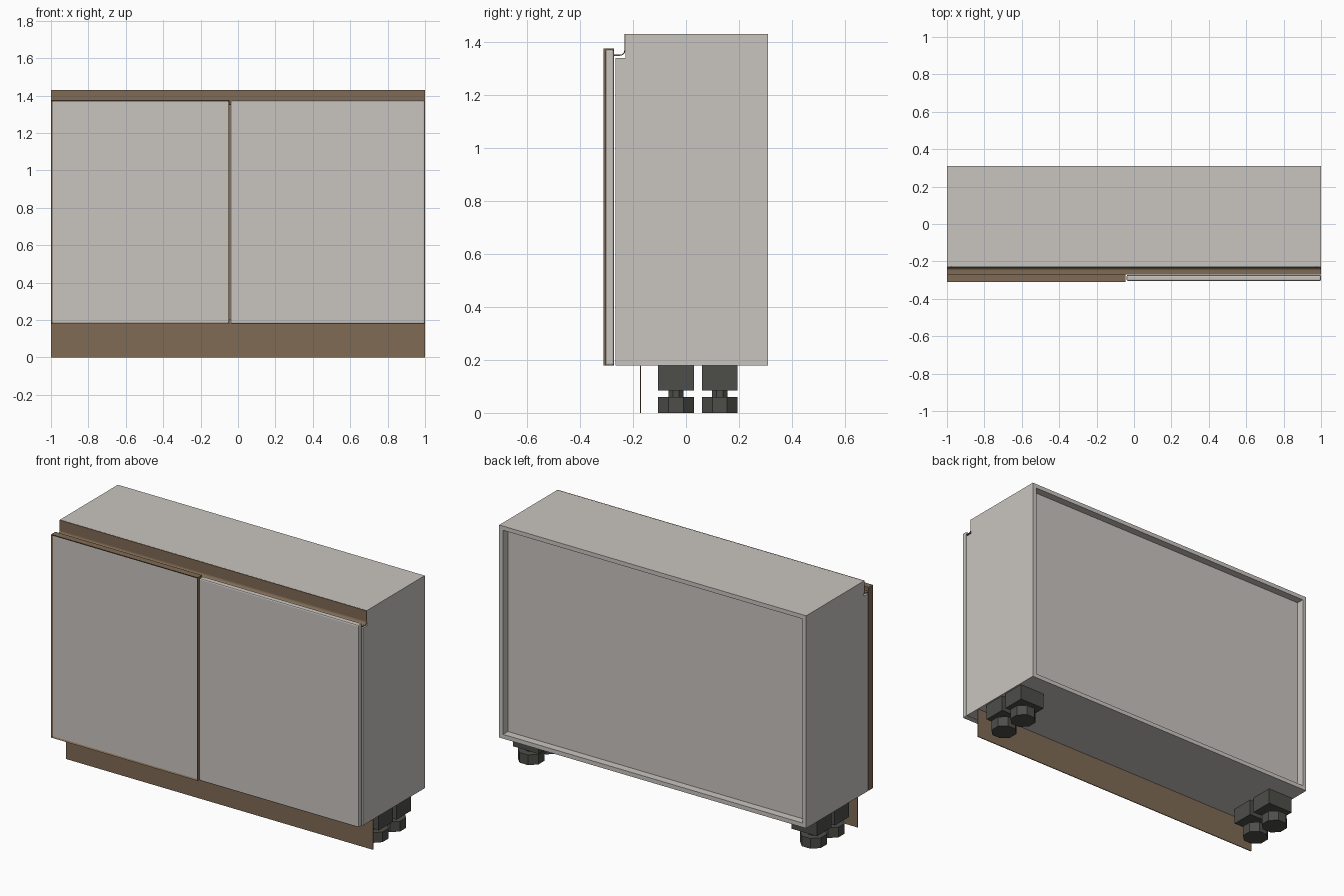
import bpy, bmesh, math
from mathutils import Matrix

if "Cube" in bpy.data.objects:
    bpy.data.objects.remove(bpy.data.objects["Cube"])


def material(name, rgb):
    m = bpy.data.materials.new(name)
    m.diffuse_color = (*rgb, 1)
    m.use_nodes = True
    m.node_tree.nodes["Principled BSDF"].inputs["Base Color"].default_value = m.diffuse_color
    return m


GREY = material("warm grey", (0.584, 0.558, 0.527))
BROWN = material("bronze brown", (0.216, 0.147, 0.091))
DARK = material("dark plastic", (0.075, 0.076, 0.066))


def finish(bm, name, *mats):
    bmesh.ops.recalc_face_normals(bm, faces=bm.faces)
    me = bpy.data.meshes.new(name)
    bm.to_mesh(me)
    bm.free()
    for m in mats:
        me.materials.append(m)
    ob = bpy.data.objects.new(name, me)
    bpy.context.collection.objects.link(ob)
    return ob


def box_bm(x0, x1, y0, y1, z0, z1):
    bm = bmesh.new()
    bmesh.ops.create_cube(bm, size=1, matrix=Matrix.Translation(
        ((x0 + x1) / 2, (y0 + y1) / 2, (z0 + z1) / 2)) @ Matrix.Diagonal((x1 - x0, y1 - y0, z1 - z0, 1)))
    return bm


def box(name, mat, *dims):
    return finish(box_bm(*dims), name, mat)


def extrude_x(name, mat, yz, x0, x1):
    bm = bmesh.new()
    face = bm.faces.new([bm.verts.new((x0, y, z)) for y, z in yz])
    new = bmesh.ops.extrude_face_region(bm, geom=[face])["geom"]
    bmesh.ops.translate(bm, vec=(x1 - x0, 0, 0),
                        verts=[g for g in new if isinstance(g, bmesh.types.BMVert)])
    return finish(bm, name, mat)


def prism(name, mat, x, y, z0, z1, width):
    # octagonal prism with flats facing the axes
    bm = bmesh.new()
    r = width / 2 / math.cos(math.pi / 8)
    bmesh.ops.create_cone(bm, cap_ends=True, segments=8, radius1=r, radius2=r, depth=z1 - z0,
                          matrix=Matrix.Translation((x, y, (z0 + z1) / 2)) @ Matrix.Rotation(math.pi / 8, 4, 'Z'))
    return finish(bm, name, mat)


T = 0.025                                    # panel thickness
FRONT, BACK, BASE, TOP = -0.267, 0.31, 0.178, 1.43

# carcass: notched sides, top, bottom and recessed back
side = [(FRONT, BASE), (BACK, BASE), (BACK, TOP - T), (-0.228, TOP - T), (-0.228, 1.34), (FRONT, 1.34)]
extrude_x("left_side_panel", GREY, side, -1, -1 + T)
extrude_x("right_side_panel", GREY, side, 1 - T, 1)
box("top_panel", GREY, -1, 1, -0.228, BACK, TOP - T, TOP)
box("bottom_panel", GREY, -1 + T, 1 - T, FRONT, BACK, BASE, BASE + T)
box("back_panel", GREY, -1 + T, 1 - T, 0.25, 0.265, BASE + T, TOP - T)

# curved finger-pull channel above the doors
R, t = 0.02, 0.004
yc, zc = -0.229 - R, 1.348 + R
arc = [-math.pi / 2 * i / 6 for i in range(7)]
outer = [(yc + R * math.cos(a), zc + R * math.sin(a)) for a in arc]
inner = [(yc + (R - t) * math.cos(a), zc + (R - t) * math.sin(a)) for a in reversed(arc)]
extrude_x("handle_channel", BROWN,
          [(-0.229, TOP)] + outer + [(-0.271, 1.348), (-0.271, 1.348 + t)] + inner + [(-0.229 - t, TOP)], -1, 1)

# left door: brown frame with a slightly recessed grey panel
bm = box_bm(-1, -0.045, -0.311, -0.271, 0.178, 1.375)
bm.normal_update()
front = min(bm.faces, key=lambda f: f.calc_center_median().y)
bmesh.ops.inset_region(bm, faces=[front], thickness=0.011, depth=-0.005)
front.material_index = 1
finish(bm, "left_door", BROWN, GREY)

# right door: plain grey slab with softened edges
door = box("right_door", GREY, -0.04, 1, -0.305, -0.272, 0.178, 1.372)
bev = door.modifiers.new("soft_edges", 'BEVEL')
bev.width, bev.segments = 0.008, 2

# kick plate
box("kick_plate", BROWN, -1, 1, -0.174, -0.169, 0, BASE)

# adjustable feet: mounting block, threaded stem and octagonal foot
for sx, label in ((-1, "left"), (1, "right")):
    for y, row in ((-0.0375, "front"), (0.1275, "rear")):
        name = f"{row}_{label}_foot"
        xa, xb = sorted((sx * 0.825, sx * 0.99))
        box(name + "_block", DARK, xa, xb, y - 0.0675, y + 0.0675, 0.085, BASE)
        prism(name + "_stem", DARK, sx * 0.92, y, 0.055, 0.09, 0.057)
        prism(name + "_pad", DARK, sx * 0.92, y, 0, 0.06, 0.135)
